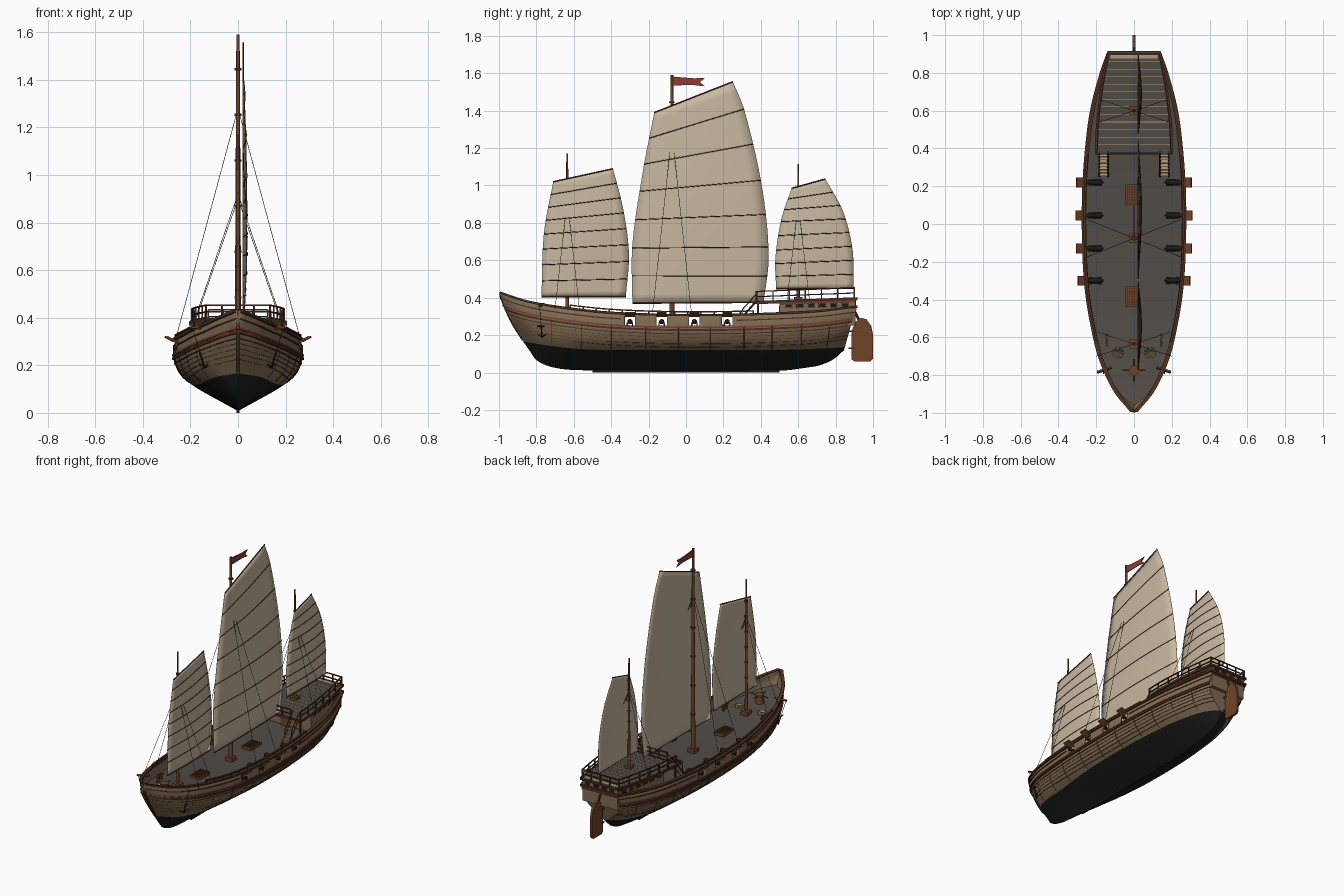
import bpy, bmesh, math
from mathutils import Vector, Matrix

if "Cube" in bpy.data.objects:
    bpy.data.objects.remove(bpy.data.objects["Cube"])

def mat(name, r, g, b):
    m = bpy.data.materials.new(name)
    m.diffuse_color = [((c / 255 + .055) / 1.055) ** 2.4 for c in (r, g, b)] + [1]
    m.use_nodes = True
    m.node_tree.nodes["Principled BSDF"].inputs["Base Color"].default_value = m.diffuse_color
    return m
HULL, TAR, TRIM = mat("hull_wood", 130, 109, 83), mat("black_tar", 27, 27, 28), mat("dark_trim", 76, 47, 30)
TIMBER, RED, FLAG = mat("brown_timber", 112, 68, 41), mat("red_paint", 128, 58, 45), mat("flag_red", 142, 60, 52)
DECK, SAIL = mat("grey_deck", 80, 75, 70), mat("sail_cloth", 200, 184, 160)
ROPE, TAN = mat("rope", 62, 52, 42), mat("pale_plank", 182, 154, 116)

# ---- helpers
def curve(*tab):
    """smooth interpolation through (x, value) pairs"""
    def f(x):
        x = min(max(x, tab[0][0]), tab[-1][0])
        i = max(k for k in range(len(tab) - 1) if tab[k][0] <= x)
        def slope(k):
            a, b = tab[max(k - 1, 0)], tab[min(k + 1, len(tab) - 1)]
            return (b[1] - a[1]) / (b[0] - a[0])
        (x0, y0), (x1, y1) = tab[i], tab[i + 1]
        h = x1 - x0; t = (x - x0) / h
        return ((2*t**3 - 3*t*t + 1) * y0 + (t**3 - 2*t*t + t) * h * slope(i)
                + (3*t*t - 2*t**3) * y1 + (t**3 - t*t) * h * slope(i + 1))
    return f

def finish(name, bm, *mats, smooth=True):
    me = bpy.data.meshes.new(name)
    bm.to_mesh(me); bm.free()
    for m in mats: me.materials.append(m)
    if smooth:
        for p in me.polygons: p.use_smooth = True
        me.set_sharp_from_angle(angle=math.radians(35))
    o = bpy.data.objects.new(name, me)
    bpy.context.collection.objects.link(o)
    return o

def box(bm, c, s, rot=None):
    m = Matrix.Translation(c) @ (rot or Matrix()) @ Matrix.Diagonal((*s, 1))
    bmesh.ops.create_cube(bm, size=1, matrix=m)

def rod(bm, p, q, r0, r1=None, n=8):
    p, q = Vector(p), Vector(q); d = q - p
    m = Matrix.Translation((p + q) / 2) @ d.to_track_quat('Z', 'Y').to_matrix().to_4x4()
    bmesh.ops.create_cone(bm, cap_ends=True, segments=n, radius1=r0, radius2=r0 if r1 is None else r1,
                          depth=d.length, matrix=m)

def loft(bm, rings):
    """closed tube through equal rings, capped"""
    vs = [[bm.verts.new(p) for p in r] for r in rings]; n = len(vs[0])
    for a, b in zip(vs, vs[1:]):
        for i in range(n): bm.faces.new((a[i], a[(i+1) % n], b[(i+1) % n], b[i]))
    bm.faces.new(vs[0][::-1]); bm.faces.new(vs[-1])
    bmesh.ops.recalc_face_normals(bm, faces=bm.faces)

def sweep(bm, pts, w, h):
    loft(bm, [[(x + a*w/2, y, z + b*h/2) for a, b in ((-1,-1),(1,-1),(1,1),(-1,1))] for x, y, z in pts])

def span(a, b, n): return [a + (b - a) * i / n for i in range(n + 1)]

# ---- hull form
sheer = curve((-1,.43),(-.9,.395),(-.8,.37),(-.6,.34),(-.4,.32),(-.1,.308),(.2,.308),(.4,.313),(.7,.328),(.91,.352))
keel = curve((-1,.41),(-.945,.285),(-.88,.18),(-.835,.115),(-.8,.065),(-.7,.025),(-.55,.012),(.5,.01),(.65,.025),(.75,.04),(.85,.075),(.91,.12))
beam = curve((-1,.004),(-.97,.03),(-.9,.09),(-.8,.145),(-.7,.185),(-.6,.212),(-.4,.25),(-.2,.268),(0,.273),(.2,.27),(.4,.255),(.6,.228),(.8,.175),(.91,.135))
sect = curve((0,0),(.16,.32),(.32,.63),(.48,.86),(.64,.96),(.8,1),(1,.97))

def pt(y, z, s=1, out=0):
    k, top = keel(y), sheer(y)
    t = min(max((z - k) / (top - k), 0), 1)
    rake = .28 * min(max((y - .5) / .41, 0), 1) ** 2
    return (s * (beam(y) * sect(t) + out), y - rake * (top - z), z)

PORTS = (-.3, -.13, .045, .22)
rise = lambda y: max(abs(y) - .4, 0) ** 2 * (.21 if y < 0 else .08)   # tar line lifts at the ends
bm = bmesh.new()
R = 14
rows = []
for y in span(-.998, .91, 70):
    zs = [keel(y) + (sheer(y) - keel(y)) * i / R for i in range(R + 1)]
    rows.append([bm.verts.new(pt(y, z, -1)) for z in zs[::-1]] + [bm.verts.new(pt(y, z)) for z in zs[1:]])
for a, b in zip(rows, rows[1:]):
    for i in range(2 * R): bm.faces.new((a[i], b[i], b[i+1], a[i+1]))
bm.faces.new(rows[-1][::-1])
def cut(co, no):
    bmesh.ops.bisect_plane(bm, geom=bm.verts[:] + bm.edges[:] + bm.faces[:], plane_co=co, plane_no=no)
for v in bm.verts: v.co.z -= rise(v.co.y)
cut((0, 0, .12), (0, 0, 1))
for f in bm.faces: f.material_index = int(f.calc_center_median().z < .12)
for v in bm.verts: v.co.z += rise(v.co.y)
for z in (.25, .298): cut((0, 0, z), (0, 0, 1))
for p in PORTS:
    for d in (-.028, .028): cut((0, p + d, 0), (0, 1, 0))
gone = []
for f in bm.faces:
    c = f.calc_center_median()
    if .25 < c.z < .298 and any(abs(c.y - p) < .028 for p in PORTS): gone.append(f)
bmesh.ops.delete(bm, geom=gone, context='FACES')
hull = finish("hull", bm, HULL, TAR)
sm = hull.modifiers.new("thickness", 'SOLIDIFY'); sm.thickness = .01; sm.offset = -1

# ---- main deck
bm = bmesh.new()
dk = lambda y: sheer(y) - .072
prev = None
for y in span(-.96, .89, 50):
    x = max(beam(y) * .97 - .008, .002)
    cur = [bm.verts.new((s * x, y, max(dk(y), keel(y)))) for s in (-1, 1)]
    if prev: bm.faces.new((prev[0], prev[1], cur[1], cur[0]))
    prev = cur
finish("main_deck", bm, DECK)

# ---- rails, wales, stripes and plank seams following the hull
def band(name, drop, w, h, m, a=-.995, b=.91, out=0.0):
    bm = bmesh.new()
    for s in (-1, 1):
        sweep(bm, [pt(y, sheer(y) - drop, s, out) for y in span(a, b, 60)], w, h)
    return finish(name, bm, m)
band("cap_rail", 0, .024, .012, TRIM)
band("upper_wale", .03, .008, .006, TRIM, -.99, -.35)
band("upper_wale_aft", .03, .008, .006, TRIM, .27, .91)
band("red_stripe", .066, .008, .008, RED, -.98)
band("middle_wale", .08, .012, .01, TRIM, -.97)
band("lower_wale", .1, .006, .005, TRIM, -.96)
for i, d in enumerate((.118, .136, .154, .172)):
    band(f"plank_seam_{i}", d, .003, .0015, TRIM, -.95 + i * .012)
band("top_rail", -.018, .012, .007, TRIM, -.62, .36, -.004)
bm = bmesh.new()
for s in (-1, 1):
    for y in span(-.62, .36, 14):
        x, yy, z = pt(y, sheer(y), s, -.004); box(bm, (x, yy, z + .008), (.008, .008, .02))
finish("rail_stanchions", bm, TRIM)
bm = bmesh.new()
for s in (-1, 1):
    for y in (-.72, -.56, -.4, -.215, -.04, .13, .31, .46, .62, .78):
        zs = span(.126 + rise(y), sheer(y) - .07, 5)
        for a, b in zip(zs, zs[1:]): rod(bm, pt(y, a, s), pt(y, b, s), .0018, n=4)
finish("hull_frames", bm, TRIM)

# ---- stem post and keel
bm = bmesh.new()
sweep(bm, [(0, y + .004, keel(y) + (.025 if y < -.99 else 0)) for y in span(-.995, -.88, 10)], .016, .022)
finish("stem_post", bm, TRIM)
bm = bmesh.new(); box(bm, (0, 0, .007), (.012, 1.0, .014)); finish("keel", bm, TAR)

# ---- rudder
bm = bmesh.new()
out = [(.885,.07),(.885,.22),(.905,.27),(.935,.292),(.965,.285),(.99,.25),(1,.2),(1,.075),(.985,.06),(.9,.06)]
loft(bm, [[(x, y, z) for y, z in out] for x in (-.008, .008)])
finish("rudder", bm, TIMBER, smooth=False)
bm = bmesh.new()
for z in (.13, .22): box(bm, (0, .885, z), (.018, .03, .008))
rod(bm, (0, .925, .28), (0, .9, .33), .007)
finish("rudder_straps", bm, TRIM)

# ---- stern house with poop deck
hw = curve((.37,.2),(.5,.197),(.7,.175),(.91,.137))
pz = lambda y: .375 + .02 * (y - .37) / .53
def ring(y, z0, z1, x): return [(-x, y, z0), (x, y, z0), (x, y, z1), (-x, y, z1)]
bm = bmesh.new(); loft(bm, [ring(y, .25, pz(y) - .004, hw(y) - .01) for y in span(.5, .905, 8)])
finish("stern_house", bm, HULL)
bm = bmesh.new(); loft(bm, [ring(y, pz(y) - .01, pz(y) + .003, hw(y)) for y in span(.372, .912, 10)])
finish("poop_deck", bm, DECK)
bm = bmesh.new(); bt = bmesh.new(); br = bmesh.new(); bw = bmesh.new()
for s in (-1, 1):
    sweep(bm, [(s * (hw(y) + .002), y, pz(y)) for y in span(.37, .912, 10)], .008, .014)
    sweep(br, [(s * (hw(y) - .008), y, pz(y) - .014) for y in span(.5, .905, 10)], .008, .009)
    for y in span(.55, .85, 5):
        ang = Matrix.Rotation(s * .18, 4, 'Z')
        box(bw, (s * (hw(y) - .009), y, .36), (.007, .03, .018), ang)
        box(bt, (s * (hw(y) - .009), y, .36), (.005, .042, .03), ang)
    box(bm, (s * .19, .385, .31), (.012, .012, .13))
box(bm, (0, .912, .394), (.28, .008, .012)); box(bm, (0, .372, .376), (.4, .008, .014))
box(bm, (0, .908, .352), (.28, .016, .014)); box(br, (0, .906, .338), (.262, .012, .008))
for x in (-.09, -.03, .03, .09):
    box(bt, (x, .905, .373), (.042, .006, .028)); box(bw, (x, .905, .373), (.032, .009, .02))
box(bt, (0, .5, .3), (.07, .008, .11))
finish("poop_trim", bm, TRIM); finish("window_frames", bt, TIMBER)
finish("house_red_band", br, RED); finish("windows", bw, TAR)
bm = bmesh.new()
for y in span(.42, .86, 11):
    box(bm, (0, y, pz(y) + .003), (2 * hw(y) - .02, .003, .003))
box(bm, (0, .885, pz(.885) + .003), (.25, .02, .004))
finish("poop_plank_lines", bm, TAN)

# ---- poop railing
bm = bmesh.new()
for s in (-1, 1):
    for h in (.03, .058):
        sweep(bm, [(s * (hw(y) - .006), y, pz(y) + h) for y in span(.375, .9, 10)], .007, .006)
    for y in span(.378, .898, 6):
        box(bm, (s * (hw(y) - .006), y, pz(y) + .03), (.007, .007, .06))
for y, w in ((.9, .135), (.376, .125)):
    for h in (.03, .058): box(bm, (0, y, pz(y) + h), (2 * w, .007, .006))
    for x in span(-w, w, 4): box(bm, (x, y, pz(y) + .03), (.007, .007, .06))
finish("poop_railing", bm, TRIM)

# ---- stairs
bm = bmesh.new(); bs = bmesh.new()
for s in (-1, 1):
    for i in range(7):
        box(bm, (s * .161, .262 + i * .017, .255 + i * .019), (.042, .015, .005))
    for x in (.138, .184):
        rod(bs, (s * x, .25, .24), (s * x, .375, .38), .005, n=4)
        rod(bs, (s * x, .3, .335), (s * x, .385, .43), .003, n=6)
        rod(bs, (s * x, .3, .28), (s * x, .3, .335), .003, n=6)
finish("stair_treads", bm, TAN); finish("stair_sides", bs, TRIM)

# ---- cannons, carriages and port lids
bm = bmesh.new(); bc = bmesh.new(); bl = bmesh.new()
for s in (-1, 1):
    for y in PORTS:
        rod(bm, (s * .172, y, .272), (s * .272, y, .274), .014, .009, 12)
        rod(bm, (s * .262, y, .274), (s * .274, y, .274), .012, n=12)
        bmesh.ops.create_uvsphere(bm, u_segments=8, v_segments=6, radius=.007, matrix=Matrix.Translation((s * .167, y, .272)))
        for d in (-.014, .014):
            box(bc, (s * .205, y + d, .256), (.07, .007, .022))
            for x in (.18, .23): rod(bc, (s * x, y + d - .005, .243), (s * x, y + d + .005, .243), .008)
        box(bl, (s * (beam(y) + .017), y, .31), (.042, .052, .007), Matrix.Rotation(-s * .5, 4, 'Y'))
finish("cannon_barrels", bm, TAR); finish("cannon_carriages", bc, TRIM); finish("port_lids", bl, TIMBER)

# ---- hatches, capstan, bitts, rope coils
bm = bmesh.new(); bg = bmesh.new(); bc = bmesh.new()
for y in (-.385, .155):
    z = dk(y)
    box(bm, (-.01, y, z + .006), (.072, .11, .022))
    for i in range(5): box(bg, (-.034 + i * .012, y, z + .018), (.004, .096, .005))
    for i in range(7): box(bg, (-.01, y - .042 + i * .014, z + .018), (.06, .004, .005))
for y in (-.635, -.075): box(bm, (0, y, dk(y) + .01), (.05, .05, .03))
box(bm, (0, .6, pz(.6) + .01), (.045, .045, .02))
z = dk(-.775)
rod(bm, (0, -.775, z), (0, -.775, z + .05), .026, .018, 12)
rod(bm, (0, -.775, z + .045), (0, -.775, z + .058), .028, n=12)
for d in (Vector((.06, 0, 0)), Vector((0, .06, 0))):
    rod(bm, Vector((0, -.775, z + .05)) - d, Vector((0, -.775, z + .05)) + d, .004)
for s in (-1, 1):
    for y in (-.63, -.6): box(bm, (s * .145, y, dk(y) + .02), (.012, .012, .045))
    box(bm, (s * .145, -.615, dk(-.61) + .03), (.008, .07, .008))
    for r in (.012, .02, .028):
        c = [Vector((s * .085 + r * math.cos(a), -.68 + r * math.sin(a), dk(-.68) + .008)) for a in span(0, 2 * math.pi, 14)]
        for a, b in zip(c, c[1:]): rod(bc, a, b, .0035, n=5)
finish("deck_fittings", bm, TIMBER); finish("hatch_gratings", bg, TRIM); finish("rope_coils", bc, TAN)

# ---- catheads and anchors
bm = bmesh.new(); ba = bmesh.new()
for s in (-1, 1):
    rod(bm, (s * .12, -.76, .365), (s * .195, -.785, .355), .008, n=4)
    a = Vector(pt(-.77, .19, s, .01)); t = Vector(pt(-.775, .255, s, .01))
    rod(ba, a, t, .0035); rod(ba, t, (s * .19, -.783, .355), .0012, n=5)
    for d in (-1, 1): rod(ba, a, a + Vector((s * d * .014, d * .024, .015)), .004, .002)
    rod(ba, t - Vector((0, .018, .008)), t + Vector((0, .018, -.008)), .003)
finish("catheads", bm, TIMBER); finish("anchors", ba, TAR)

# ---- masts
for name, y, z0, z1, r in (("fore", -.635, .26, 1.17, .01), ("main", -.075, .23, 1.59, .014), ("mizzen", .6, .37, 1.115, .009)):
    bm = bmesh.new(); rod(bm, (0, y, z0), (0, y, z1), r, r * .5, 12)
    finish(name + "_mast", bm, TIMBER)
    bm = bmesh.new()
    for z in span(z0 + .25, z1 - .15, 5): rod(bm, (0, y, z), (0, y, z + .01), r * 1.05, n=12)
    finish(name + "_mast_hoops", bm, TRIM)

# ---- battened sails: luff and leech are (height fraction, y, z) edges
def sail(name, luff, leech, panels):
    L = [curve(*[(p[0], p[k]) for p in luff]) for k in (1, 2)]
    E = [curve(*[(p[0], p[k]) for p in leech]) for k in (1, 2)]
    def P(u, v, dx=0):
        bulge = .018 * math.sin(math.pi * u) * math.sin(math.pi * min(v * .9 + .1, 1))
        return Vector((.02 + bulge + dx, L[0](v) * (1-u) + E[0](v) * u, L[1](v) * (1-u) + E[1](v) * u))
    bm = bmesh.new(); N, M = 10, panels * 3
    g = [[bm.verts.new(P(i / N, j / M)) for i in range(N + 1)] for j in range(M + 1)]
    for j in range(M):
        for i in range(N): bm.faces.new((g[j][i], g[j][i+1], g[j+1][i+1], g[j+1][i]))
    o = finish(name + "_sail", bm, SAIL)
    m = o.modifiers.new("cloth", 'SOLIDIFY'); m.thickness = .002; m.offset = 0
    bm = bmesh.new()
    for k in range(panels + 1):
        r = .0035 if k in (0, panels) else .0024
        for i in range(N):
            rod(bm, P(i / N, k / panels, .002), P((i+1) / N, k / panels, .002), r, n=6)
    finish(name + "_battens", bm, TRIM)
sail("fore", [(0,-.773,.405),(.5,-.76,.74),(1,-.71,1.02)], [(0,-.322,.405),(.3,-.305,.63),(.65,-.335,.87),(1,-.39,1.09)], 8)
sail("main", [(0,-.287,.37),(.3,-.287,.68),(.65,-.235,1.05),(1,-.17,1.39)],
     [(0,.415,.375),(.25,.442,.63),(.55,.405,1.0),(.85,.313,1.4),(1,.25,1.555)], 7)
sail("mizzen", [(0,.482,.447),(.3,.478,.61),(.65,.51,.82),(1,.565,.985)],
     [(0,.895,.45),(.35,.89,.66),(.7,.838,.865),(1,.745,1.035)], 8)

# ---- shrouds
bm = bmesh.new()
for y, top, dy, x, z in ((-.635, .92, .065, .2, .34), (-.075, 1.28, .105, .262, .31), (.6, .9, .06, .18, .385)):
    for s in (-1, 1):
        for d in (-dy, dy):
            rod(bm, (0, y, top), (s * x, y + d, z), .0013, n=5)
finish("shrouds", bm, ROPE)

# ---- swallow-tail flag
bm = bmesh.new()
fl = [(-.07,1.535),(.04,1.537),(.1,1.53),(.075,1.552),(.1,1.574),(.04,1.573),(-.07,1.582)]
loft(bm, [[(x, y, z) for y, z in fl] for x in (-.002, .002)])
finish("flag", bm, FLAG, smooth=False)
